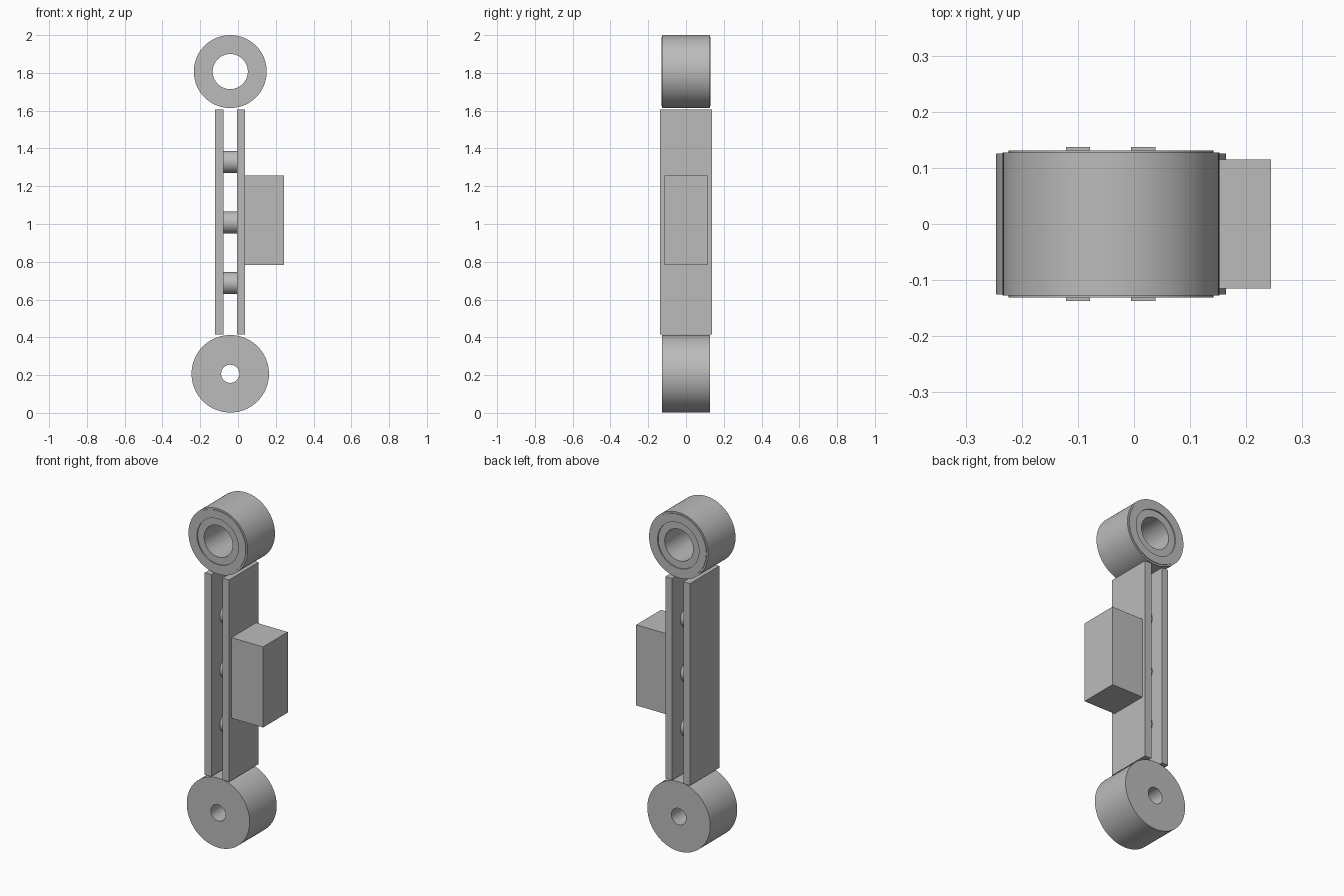
import bpy, math

cube = bpy.data.objects.get("Cube")
if cube:
    bpy.data.objects.remove(cube)

grey = bpy.data.materials.new("plain_grey")
grey.use_nodes = True
colour = (0.5, 0.5, 0.5, 1)
grey.diffuse_color = colour
grey.node_tree.nodes["Principled BSDF"].inputs["Base Color"].default_value = colour

AXIS_X = -0.041  # centre line of the link


def box(name, x, y, z):
    """Box from its extents along each axis."""
    spans = (x, y, z)
    bpy.ops.mesh.primitive_cube_add(size=1, location=[(a + b) / 2 for a, b in spans])
    ob = bpy.context.object
    ob.name = name
    ob.scale = [b - a for a, b in spans]
    bpy.ops.object.transform_apply(location=False, rotation=False, scale=True)
    ob.data.materials.append(grey)


def lathe(name, profile, z, steps=96):
    """Closed (radius, y) profile turned around the y axis."""
    n = len(profile)
    verts, faces = [], []
    for i in range(steps):
        a = math.tau * i / steps
        verts += [(r * math.cos(a), y, r * math.sin(a)) for r, y in profile]
        j = (i + 1) % steps
        for k in range(n):
            m = (k + 1) % n
            faces.append((i * n + k, i * n + m, j * n + m, j * n + k))
    me = bpy.data.meshes.new(name)
    me.from_pydata(verts, [], faces)
    me.materials.append(grey)
    ob = bpy.data.objects.new(name, me)
    ob.location = (AXIS_X, 0, z)
    bpy.context.collection.objects.link(ob)
    bpy.ops.object.select_all(action='DESELECT')
    ob.select_set(True)
    bpy.context.view_layer.objects.active = ob
    bpy.ops.object.mode_set(mode='EDIT')
    bpy.ops.mesh.select_all(action='SELECT')
    bpy.ops.mesh.normals_make_consistent(inside=False)
    bpy.ops.object.mode_set(mode='OBJECT')
    bpy.ops.object.shade_smooth_by_angle(angle=math.radians(30))


# Lower roller with a small bore
lathe("lower_roller", [(0.048, -0.126), (0.205, -0.126), (0.205, 0.126), (0.048, 0.126)], 0.207)

# Upper bearing: chamfered rim, shallow recess around a wide bore
half = [(0.093, 0.124), (0.135, 0.124), (0.135, 0.131), (0.183, 0.131), (0.183, 0.127), (0.193, 0.127)]
lathe("upper_bearing", half + [(r, -y) for r, y in reversed(half)], 1.807)

# Pair of link plates
box("left_plate", (-0.005, 0.038), (-0.137, 0.137), (0.415, 1.605))
box("right_plate", (-0.121, -0.078), (-0.137, 0.137), (0.415, 1.605))

# Side block
box("side_block", (0.038, 0.244), (-0.115, 0.115), (0.782, 1.257))

# Round spacers between the plates
for label, z in (("lower", 0.687), ("middle", 1.008), ("upper", 1.329)):
    bpy.ops.mesh.primitive_cylinder_add(vertices=48, radius=0.058, depth=0.073,
                                        location=(AXIS_X, 0, z), rotation=(0, math.pi / 2, 0))
    bpy.context.object.name = label + "_spacer"
    bpy.context.object.data.materials.append(grey)
    bpy.ops.object.shade_smooth_by_angle(angle=math.radians(30))
